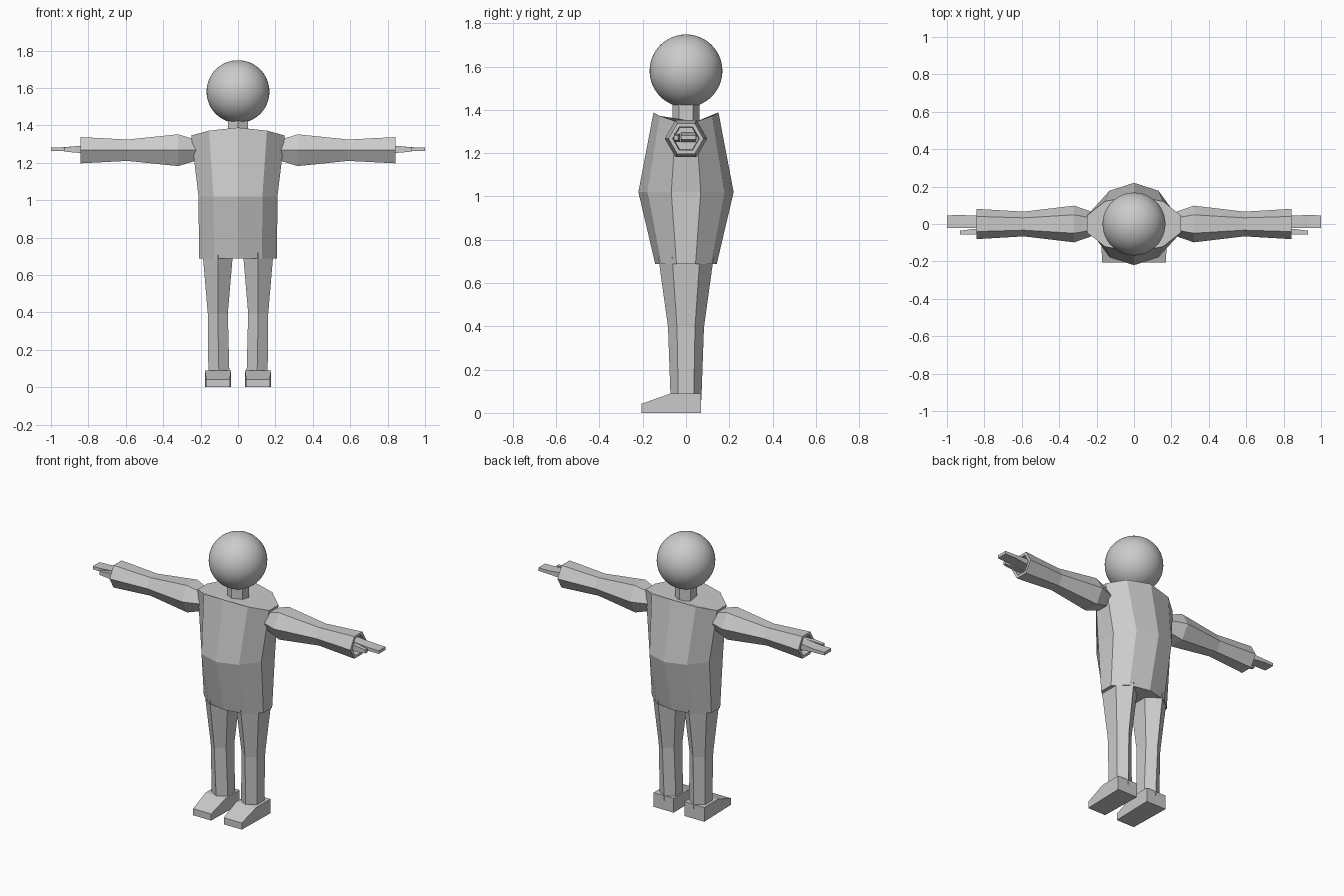
import bpy, bmesh
from math import cos, sin, pi

if "Cube" in bpy.data.objects:
    bpy.data.objects.remove(bpy.data.objects["Cube"])


def loft(name, rings, mirror=False):
    """Skin a list of equal-length point rings and cap both ends."""
    bm = bmesh.new()
    loops = [[bm.verts.new(p) for p in ring] for ring in rings]
    n = len(loops[0])
    for a, b in zip(loops, loops[1:]):
        for i in range(n):
            j = (i + 1) % n
            bm.faces.new((a[i], a[j], b[j], b[i]))
    bm.faces.new(loops[0])
    bm.faces.new(loops[-1])
    bmesh.ops.recalc_face_normals(bm, faces=bm.faces)
    mesh = bpy.data.meshes.new(name)
    bm.to_mesh(mesh)
    bm.free()
    ob = bpy.data.objects.new(name, mesh)
    bpy.context.collection.objects.link(ob)
    if mirror:
        ob.modifiers.new("Mirror", 'MIRROR')
    return ob


def ring_z(n, z, rx, ry, cx=0, cy=0, slope=0):
    """Horizontal ring with a corner facing the front; slope lowers the sides."""
    pts = []
    for i in range(n):
        a = -pi / 2 + 2 * pi * i / n
        x = rx * cos(a)
        pts.append((cx + x, cy + ry * sin(a), z - slope * x * x))
    return pts


def ring_x(x, r, z=1.267):
    """Upright hexagon across an arm, corners facing front and back."""
    return [(x, r * cos(i * pi / 3), z + r * sin(i * pi / 3)) for i in range(6)]


def slab(x, y0, y1, z0, z1):
    """Rectangle at a given x, for fingers."""
    return [(x, y0, z0), (x, y1, z0), (x, y1, z1), (x, y0, z1)]


# Head
bpy.ops.mesh.primitive_uv_sphere_add(segments=48, ring_count=32, radius=0.168,
                                     location=(0, 0, 1.58))
head = bpy.context.object
head.name = "head"
bpy.ops.object.shade_smooth()

# Neck
loft("neck", [ring_z(6, z, 0.063, 0.063) for z in (1.33, 1.46)])

# Coat: ten-sided, full at the waist, sloping at the shoulders
loft("coat", [ring_z(10, 0.687, 0.219, 0.142),
              ring_z(10, 1.02, 0.222, 0.22),
              ring_z(10, 1.388, 0.263, 0.15, slope=0.68)])

# Sleeves with a recessed cuff opening
loft("sleeve", [ring_x(0.225, 0.065), ring_x(0.32, 0.098), ring_x(0.59, 0.066),
                ring_x(0.842, 0.081), ring_x(0.842, 0.062), ring_x(0.80, 0.058)],
     mirror=True)

# Hands and thumbs
loft("hand", [slab(0.79, -0.022, 0.042, 1.250, 1.295),
              slab(0.93, -0.022, 0.048, 1.262, 1.283),
              slab(1.0, -0.022, 0.046, 1.263, 1.282)], mirror=True)
loft("thumb", [slab(0.79, -0.052, -0.024, 1.250, 1.292),
               slab(0.87, -0.056, -0.028, 1.254, 1.288),
               slab(0.93, -0.056, -0.036, 1.260, 1.282)], mirror=True)

# Legs
loft("leg", [ring_z(6, 0.06, 0.065, 0.071, 0.102),
             ring_z(6, 0.395, 0.062, 0.083, 0.108),
             ring_z(6, 0.72, 0.094, 0.128, 0.108)], mirror=True)

# Feet: side profile lofted across the width, toes slightly narrower
profile = [(-0.205, 0), (-0.205, 0.042), (-0.07, 0.09), (0.07, 0.09), (0.07, 0)]
loft("foot", [[(0.107 + s * (0.063 if y < -0.1 else 0.07), y, z) for y, z in profile]
              for s in (-1, 1)], mirror=True)
